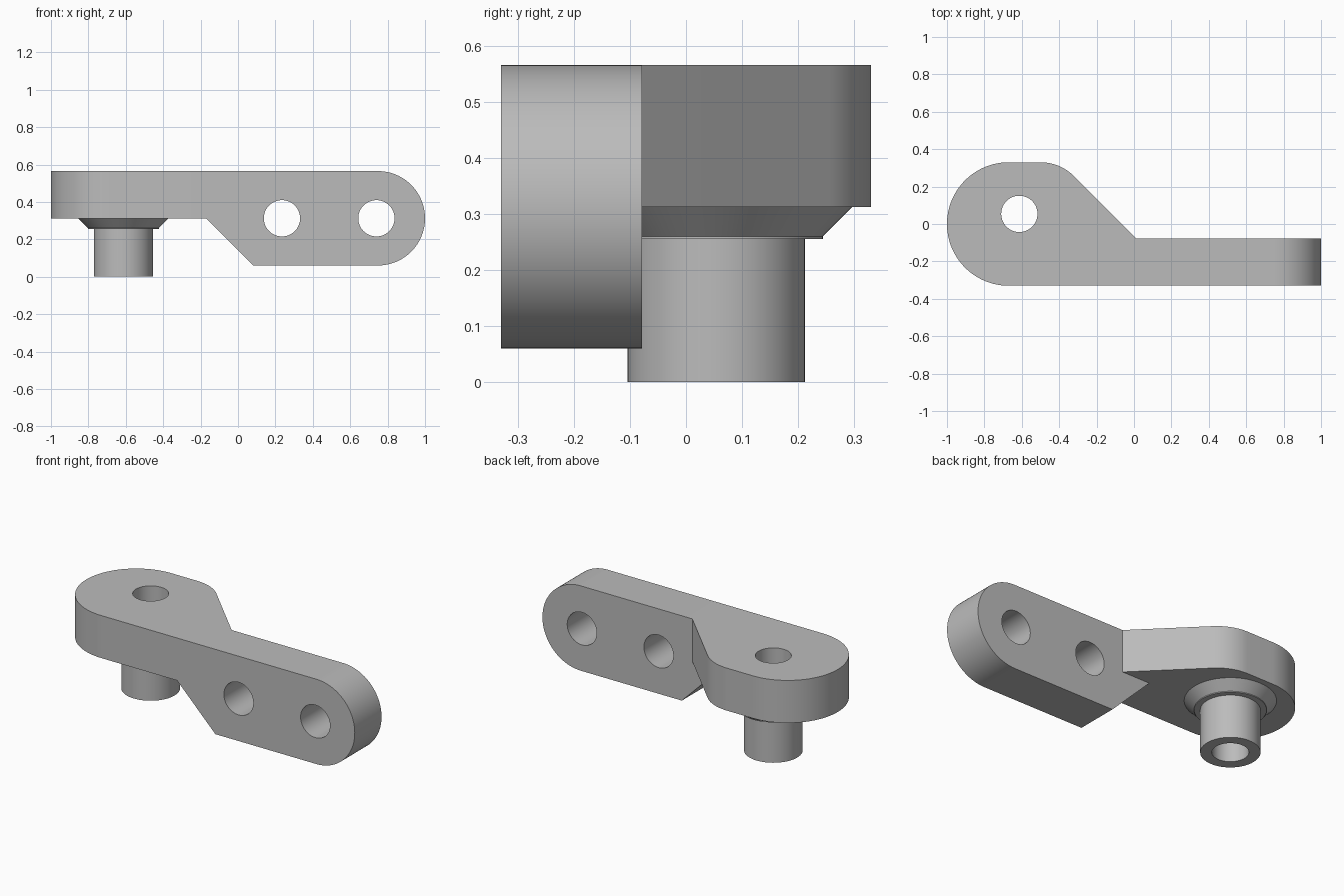
import bpy, bmesh
from math import cos, sin, pi, radians
from mathutils import Matrix, Vector

cube = bpy.data.objects.get("Cube")
if cube:
    bpy.data.objects.remove(cube)

metal = bpy.data.materials.new("plain grey metal")
metal.use_nodes = True
GREY = (0.5, 0.5, 0.5, 1)
metal.diffuse_color = GREY
metal.node_tree.nodes["Principled BSDF"].inputs["Base Color"].default_value = GREY

BOTTOM, TOP = 0.312, 0.565       # height range of the flat arm
FRONT, BACK = -0.33, -0.078      # depth range of the upright arm
BORE = 0.097
PIN = Vector((-0.613, 0.054, 0))


def arc(cx, cy, r, start, end, steps=40):
    angles = [radians(start + (end - start) * i / steps) for i in range(steps + 1)]
    return [(cx + r * cos(a), cy + r * sin(a)) for a in angles]


def make_object(name, bm):
    bmesh.ops.recalc_face_normals(bm, faces=bm.faces)
    mesh = bpy.data.meshes.new(name)
    bm.to_mesh(mesh)
    bm.free()
    mesh.materials.append(metal)
    obj = bpy.data.objects.new(name, mesh)
    bpy.context.collection.objects.link(obj)
    return obj


def extrude(name, points, offset):
    bm = bmesh.new()
    face = bm.faces.new([bm.verts.new(p) for p in points])
    new = bmesh.ops.extrude_face_region(bm, geom=[face])["geom"]
    verts = [v for v in new if isinstance(v, bmesh.types.BMVert)]
    bmesh.ops.translate(bm, verts=verts, vec=offset)
    return make_object(name, bm)


def hole_cutter(name, centre, upright):
    bm = bmesh.new()
    matrix = Matrix.Translation(centre)
    if not upright:
        matrix = matrix @ Matrix.Rotation(pi / 2, 4, "X")
    bmesh.ops.create_cone(bm, cap_ends=True, segments=64, radius1=BORE,
                          radius2=BORE, depth=0.6, matrix=matrix)
    return make_object(name, bm)


def combine(target, helper, operation):
    mod = target.modifiers.new(helper.name, "BOOLEAN")
    mod.operation, mod.solver, mod.object = operation, "EXACT", helper
    bpy.context.view_layer.objects.active = target
    bpy.ops.object.modifier_apply(modifier=mod.name)
    bpy.data.objects.remove(helper)


def smooth(obj):
    bpy.ops.object.select_all(action="DESELECT")
    obj.select_set(True)
    bpy.context.view_layer.objects.active = obj
    bpy.ops.object.shade_smooth_by_angle(angle=radians(25))


# Flat arm: round end, filleted shoulder, diagonal run down to the upright arm
outline = [(0.013, FRONT), (0.013, BACK)]
outline += arc(-0.5, 0.077, 0.253, 45, 90, 16)
outline += arc(-0.67, 0, 0.33, 90, 270, 64)
bracket = extrude("bracket", [(x, y, BOTTOM) for x, y in outline], (0, 0, TOP - BOTTOM))

# Upright arm: round end and sloped underside
side = [(-0.17, TOP), (-0.17, BOTTOM), (0.082, 0.06)]
side += arc(0.7475, 0.3125, 0.2525, -90, 90, 48)
side[0] = (-0.17, side[-1][1])
upright = extrude("upright_arm", [(x, FRONT, z) for x, z in side], (0, BACK - FRONT, 0))
combine(bracket, upright, "UNION")

# Bolt holes
for x in (0.235, 0.74):
    combine(bracket, hole_cutter("bolt_hole", (x, -0.2, 0.3125), False), "DIFFERENCE")
combine(bracket, hole_cutter("pin_hole", PIN + Vector((0, 0, 0.45)), True), "DIFFERENCE")
smooth(bracket)

# Hollow pin with a tapered collar, turned around its axis
profile = [(BORE, 0), (0.158, 0), (0.158, 0.255), (0.19, 0.255),
           (0.19, 0.26), (0.242, BOTTOM), (BORE, BOTTOM)]
bm = bmesh.new()
verts = [bm.verts.new((r, 0, z)) for r, z in profile]
edges = [bm.edges.new(pair) for pair in zip(verts, verts[1:] + verts[:1])]
bmesh.ops.spin(bm, geom=verts + edges, cent=(0, 0, 0), axis=(0, 0, 1),
               angle=2 * pi, steps=64, use_merge=True)
bmesh.ops.remove_doubles(bm, verts=bm.verts, dist=0.0001)
bmesh.ops.translate(bm, verts=bm.verts, vec=PIN)
smooth(make_object("hollow_pin", bm))
